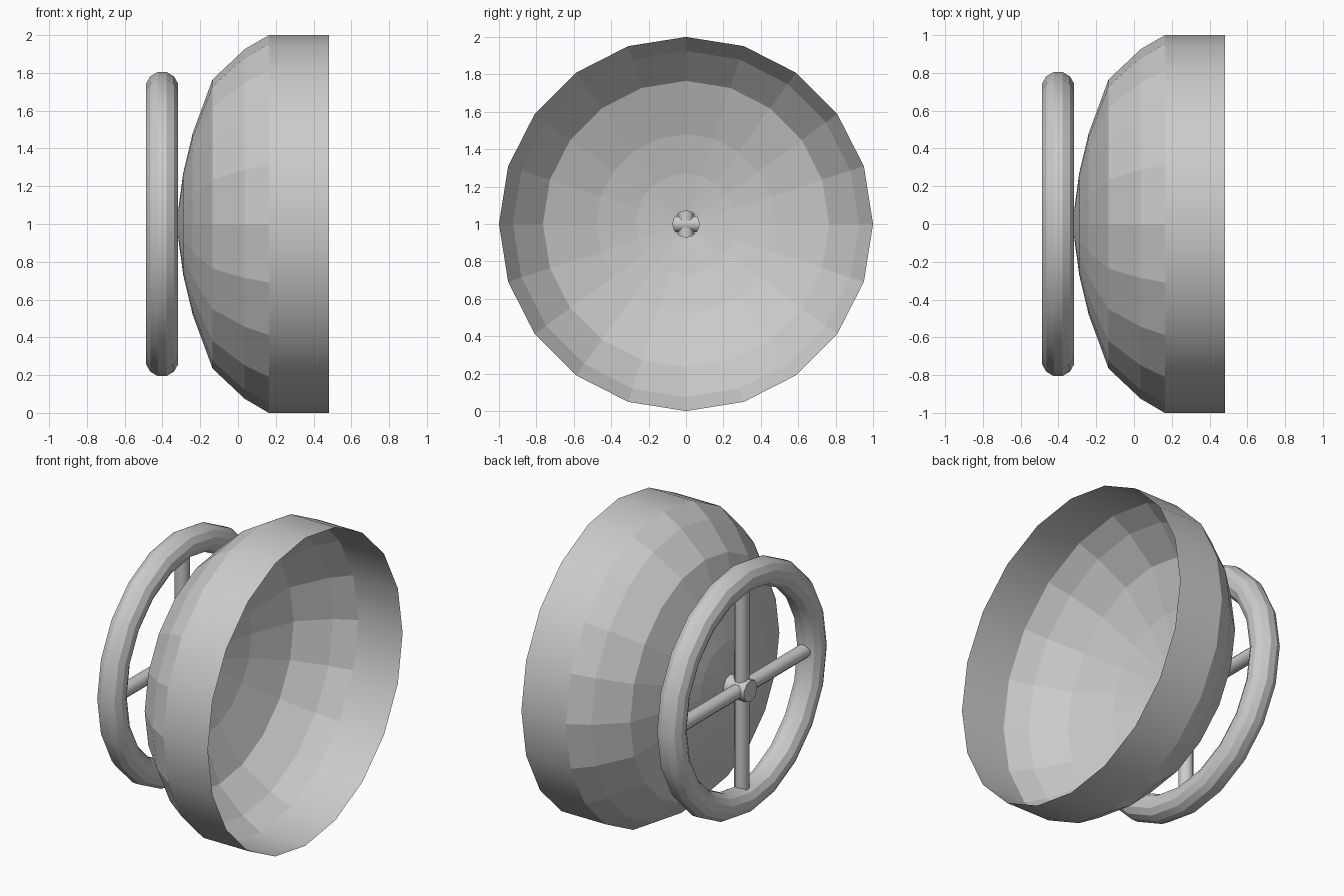
import bpy, bmesh
from math import pi, sin, cos

if "Cube" in bpy.data.objects:
    bpy.data.objects.remove(bpy.data.objects["Cube"])

SIDES = 20
CZ = 1.0


def make_object(name, bm, smooth_angle=None):
    me = bpy.data.meshes.new(name)
    bm.to_mesh(me)
    bm.free()
    ob = bpy.data.objects.new(name, me)
    bpy.context.collection.objects.link(ob)
    if smooth_angle is not None:
        bpy.ops.object.select_all(action='DESELECT')
        ob.select_set(True)
        bpy.context.view_layer.objects.active = ob
        bpy.ops.object.shade_smooth_by_angle(angle=smooth_angle)
    return ob


def lathe_x(name, profile, sides, closed=False, cap_start=False, smooth_angle=None):
    """Revolve (x, radius) points around the x axis at height CZ."""
    bm = bmesh.new()
    rings = [[bm.verts.new((x, r * sin(2 * pi * i / sides), CZ + r * cos(2 * pi * i / sides)))
              for i in range(sides)] for x, r in profile]
    pairs = list(zip(rings, rings[1:]))
    if closed:
        pairs.append((rings[-1], rings[0]))
    for a, b in pairs:
        for i in range(sides):
            j = (i + 1) % sides
            bm.faces.new((a[i], b[i], b[j], a[j]))
    if cap_start:
        bm.faces.new(rings[0])
    bmesh.ops.recalc_face_normals(bm, faces=bm.faces)
    return make_object(name, bm, smooth_angle)


def spoke(name, axis, half_length, radius, sides=8):
    """Bar through the hub, along y or z."""
    bm = bmesh.new()
    rings = []
    for s in (-half_length, half_length):
        ring = []
        for i in range(sides):
            a = 2 * pi * (i + 0.5) / sides
            u, v = radius * cos(a), radius * sin(a)
            co = (-0.40 + u, s, CZ + v) if axis == 'Y' else (-0.40 + u, v, CZ + s)
            ring.append(bm.verts.new(co))
        rings.append(ring)
    for i in range(sides):
        j = (i + 1) % sides
        bm.faces.new((rings[0][i], rings[1][i], rings[1][j], rings[0][j]))
    bmesh.ops.recalc_face_normals(bm, faces=bm.faces)
    return make_object(name, bm, pi / 3)


# Faceted bowl, open thin shell with a small hole where the hub joins
lathe_x("bowl", [(-0.317, 0.07), (-0.29, 0.27), (-0.24, 0.48),
                 (-0.135, 0.765), (0.035, 0.925), (0.163, 1.0)], SIDES)

# Smooth straight rim band
lathe_x("rim_band", [(0.163, 1.0), (0.483, 1.0)], SIDES, smooth_angle=pi / 6)

# Hand wheel ring
tube = [(-0.402 + 0.088 * cos(2 * pi * (k + 0.5) / 12),
         0.72 + 0.088 * sin(2 * pi * (k + 0.5) / 12)) for k in range(12)]
lathe_x("wheel_ring", tube, SIDES, closed=True, smooth_angle=pi / 9)

# Hub, capped outside and open to the bowl
lathe_x("wheel_hub", [(-0.465, 0.07), (-0.317, 0.07)], 10, cap_start=True, smooth_angle=pi / 4)

# Crossed spokes
spoke("spoke_horizontal", 'Y', 0.66, 0.046)
spoke("spoke_vertical", 'Z', 0.66, 0.046)
